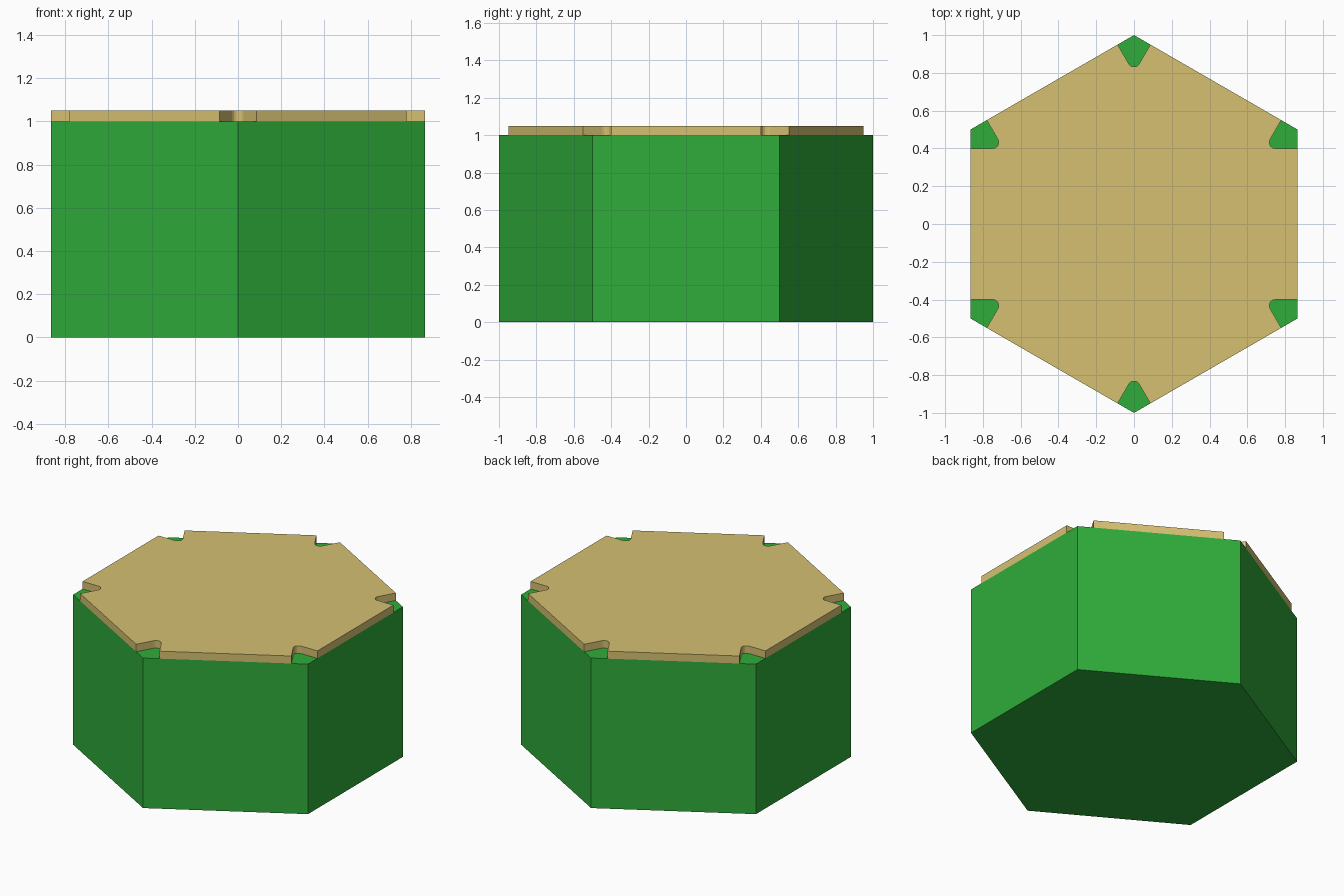
import bpy, bmesh
from math import sin, cos, pi, sqrt
from mathutils import Matrix, Vector

if "Cube" in bpy.data.objects:
    bpy.data.objects.remove(bpy.data.objects["Cube"])


def material(name, color):
    mat = bpy.data.materials.new(name)
    mat.diffuse_color = (*color, 1)
    mat.use_nodes = True
    mat.node_tree.nodes["Principled BSDF"].inputs["Base Color"].default_value = mat.diffuse_color
    return mat


def prism(name, outline, z0, z1, mat):
    """Extrude a flat outline from z0 up to z1."""
    bm = bmesh.new()
    face = bm.faces.new([bm.verts.new((p.x, p.y, z0)) for p in outline])
    ext = bmesh.ops.extrude_face_region(bm, geom=[face], use_keep_orig=True)
    verts = [v for v in ext["geom"] if isinstance(v, bmesh.types.BMVert)]
    bmesh.ops.translate(bm, vec=(0, 0, z1 - z0), verts=verts)
    bmesh.ops.recalc_face_normals(bm, faces=bm.faces)
    mesh = bpy.data.meshes.new(name)
    bm.to_mesh(mesh)
    bm.free()
    mesh.materials.append(mat)
    obj = bpy.data.objects.new(name, mesh)
    bpy.context.collection.objects.link(obj)
    return obj


def around_hexagon(points):
    """Repeat the points of the +y corner at all six corners."""
    return [Matrix.Rotation(i * pi / 3, 2) @ p for i in range(6) for p in points]


green = material("grass_green", (0.028, 0.413, 0.042))
sand = material("sand", (0.67, 0.53, 0.168))

# Hexagonal base block, points towards +y and -y
prism("hex_base", around_hexagon([Vector((0, 1))]), 0, 1, green)

# Corner notch: walls square to the hexagon edges, meeting in a rounded tip
cut, radius, steps = 0.1, 0.032, 5
edge = Vector((cut * sqrt(3) / 2, 1 - cut / 2))
centre = Vector((0, 1 - 2 * cut + 2 * radius))
angles = [-pi / 6 - i * (2 * pi / 3) / steps for i in range(steps + 1)]
tip = [centre + radius * Vector((cos(a), sin(a))) for a in angles]
notch = [edge, *tip, Vector((-edge.x, edge.y))]

# Thin top plate with a notch at every corner
prism("top_plate", around_hexagon(notch), 1, 1.05, sand)
